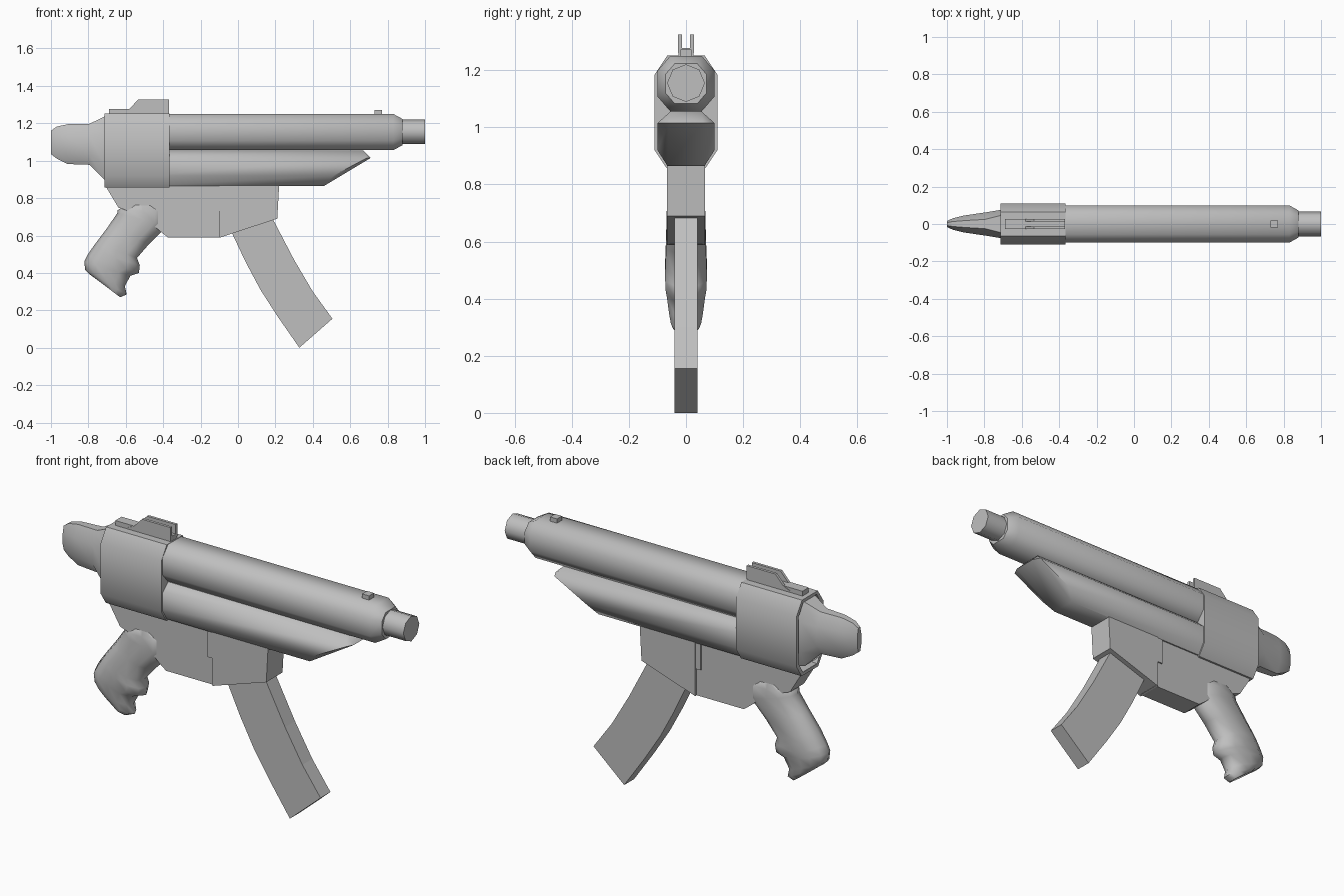
import bpy, bmesh, math
from mathutils import Vector

if "Cube" in bpy.data.objects:
    bpy.data.objects.remove(bpy.data.objects["Cube"], do_unlink=True)

grey = bpy.data.materials.new("plain_grey")
grey.use_nodes = True
GREY = (0.52, 0.52, 0.52, 1)
grey.diffuse_color = GREY
grey.node_tree.nodes["Principled BSDF"].inputs["Base Color"].default_value = GREY


def finish(name, bm, smooth=None):
    bmesh.ops.remove_doubles(bm, verts=bm.verts, dist=1e-5)
    bmesh.ops.recalc_face_normals(bm, faces=bm.faces)
    mesh = bpy.data.meshes.new(name)
    bm.to_mesh(mesh)
    bm.free()
    mesh.materials.append(grey)
    obj = bpy.data.objects.new(name, mesh)
    bpy.context.collection.objects.link(obj)
    if smooth:
        bpy.ops.object.select_all(action="DESELECT")
        obj.select_set(True)
        bpy.context.view_layer.objects.active = obj
        bpy.ops.object.shade_smooth_by_angle(angle=math.radians(smooth))
    return obj


def loft(name, rings, smooth=None):
    """Skin a list of equal-length rings and cap both ends."""
    bm = bmesh.new()
    loops = [[bm.verts.new(p) for p in ring] for ring in rings]
    n = len(loops[0])
    for a, b in zip(loops, loops[1:]):
        for i in range(n):
            j = (i + 1) % n
            bm.faces.new((a[i], a[j], b[j], b[i]))
    bm.faces.new(loops[0])
    bm.faces.new(loops[-1])
    return finish(name, bm, smooth)


def plate(name, outline, y0, y1):
    """Extrude an xz outline between two y values."""
    return loft(name, [[(x, y, z) for x, z in outline] for y in (y0, y1)])


def mirrored(half):
    """Close a right half section (x, y, z), listed top to bottom."""
    return half + [(x, -y, z) for x, y, z in reversed(half)]


def section(x, half):
    return mirrored([(x, y, z) for y, z in half])


def box(x0, x1, z0, z1):
    return [(x0, z0), (x1, z0), (x1, z1), (x0, z1)]


# Barrel with tapered nose
def barrel_ring(x, s):
    half = [(0.055, 0.097), (0.1, 0.045), (0.1, -0.045), (0.055, -0.097)]
    return section(x, [(y * s, 1.153 + z * s) for y, z in half])


loft("barrel", [barrel_ring(-0.5, 1), barrel_ring(0.83, 1), barrel_ring(0.88, 0.72)], 50)


# Muzzle
def circle(x, r):
    return [(x, r * math.sin(i * math.pi / 4), 1.155 + r * math.cos(i * math.pi / 4))
            for i in range(8)]


loft("muzzle", [circle(0.86, 0.066), circle(1.0, 0.066)], 50)

# Handguard with slanted nose
guard = [(0.055, 1.055), (0.1, 1.015), (0.1, 0.92), (0.065, 0.865)]
nose = mirrored([(x, y, z) for x, (y, z) in zip((0.67, 0.69, 0.51, 0.46), guard)])
tip, heel = (0.71, 0.06, 1.015), (0.46, 0.065, 0.865)
loft("handguard", [section(-0.5, guard), nose, mirrored([tip, tip, heel, heel])], 52)

# Receiver shell with a shallow recess at the rear
shell = [(0.065, 1.252), (0.11, 1.185), (0.11, 0.92), (0.068, 0.857)]
inner = [(y * 0.85, 1.055 + (z - 1.055) * 0.92) for y, z in shell]
loft("receiver", [section(-0.66, inner), section(-0.715, inner),
                  section(-0.715, shell), section(-0.365, shell)], 52)


# Rear cap, narrowing to a blade at the back
def cap_ring(x, z0, z1, top, wide):
    h = z1 - z0
    return section(x, [(top, z1), (wide, z1 - h * 0.28),
                       (wide, z0 + h * 0.25), (top, z0)])


loft("rear_cap", [
    cap_ring(-0.62, 0.88, 1.24, 0.06, 0.09),
    cap_ring(-0.715, 0.9, 1.235, 0.045, 0.075),
    cap_ring(-0.795, 0.978, 1.197, 0.025, 0.062),
    cap_ring(-0.91, 0.982, 1.195, 0.018, 0.045),
    cap_ring(-0.97, 1.012, 1.182, 0.013, 0.03),
    cap_ring(-1.0, 1.035, 1.16, 0.008, 0.016)], 50)

# Rear sight: base and two wings
plate("rear_sight_base", box(-0.69, -0.37, 1.24, 1.277), -0.026, 0.026)
wing = [(-0.62, 1.26), (-0.37, 1.26), (-0.37, 1.326), (-0.535, 1.326), (-0.58, 1.277)]
for side, s in (("left", 1), ("right", -1)):
    plate("rear_sight_wing_" + side, wing, 0.014 * s, 0.028 * s)
plate("front_sight", box(0.73, 0.77, 1.24, 1.272), -0.02, 0.02)

# Trigger housing and magazine well
plate("trigger_housing", [(-0.715, 0.875), (-0.64, 0.75), (-0.5, 0.7), (-0.42, 0.625),
                          (-0.375, 0.59), (-0.09, 0.59), (-0.09, 0.875)], -0.058, 0.058)
plate("magazine_well", [(-0.1, 0.588), (0.21, 0.69), (0.22, 0.87), (-0.1, 0.87)],
      -0.067, 0.067)
plate("catch_lever", box(-0.13, -0.1, 0.73, 0.865), -0.065, 0.065)

# Curved magazine
rear = [(-0.045, 0.64), (0.04, 0.46), (0.12, 0.31), (0.21, 0.17), (0.328, 0.005)]
front = [(0.505, 0.155), (0.4, 0.3), (0.3, 0.47), (0.18, 0.7)]
rear[-1] = (0.328, 0.0)
plate("magazine", rear + front, -0.041, 0.041)


# Grip: rounded sections, each given by back point, front point and half width
def grip_ring(xb, zb, xf, zf, w):
    back, fore = Vector((xb, 0, zb)), Vector((xf, 0, zf))
    mid, half = (back + fore) / 2, (fore - back) / 2
    ring = []
    for i in range(12):
        a = i * math.pi / 6
        bulge = max(-1, min(1, math.sin(a) * 1.15))
        ring.append(mid + half * math.cos(a) + Vector((0, w * bulge, 0)))
    return ring


loft("grip", [grip_ring(*s) for s in (
    (-0.57, 0.775, -0.45, 0.77, 0.055),
    (-0.645, 0.735, -0.375, 0.73, 0.066),
    (-0.645, 0.72, -0.378, 0.65, 0.068),
    (-0.7, 0.64, -0.475, 0.555, 0.07),
    (-0.76, 0.56, -0.54, 0.48, 0.073),
    (-0.785, 0.525, -0.525, 0.44, 0.073),
    (-0.805, 0.495, -0.53, 0.4, 0.071),
    (-0.822, 0.46, -0.575, 0.385, 0.067),
    (-0.817, 0.415, -0.605, 0.33, 0.06),
    (-0.79, 0.39, -0.595, 0.285, 0.053),
    (-0.76, 0.368, -0.63, 0.27, 0.045))], 60)
